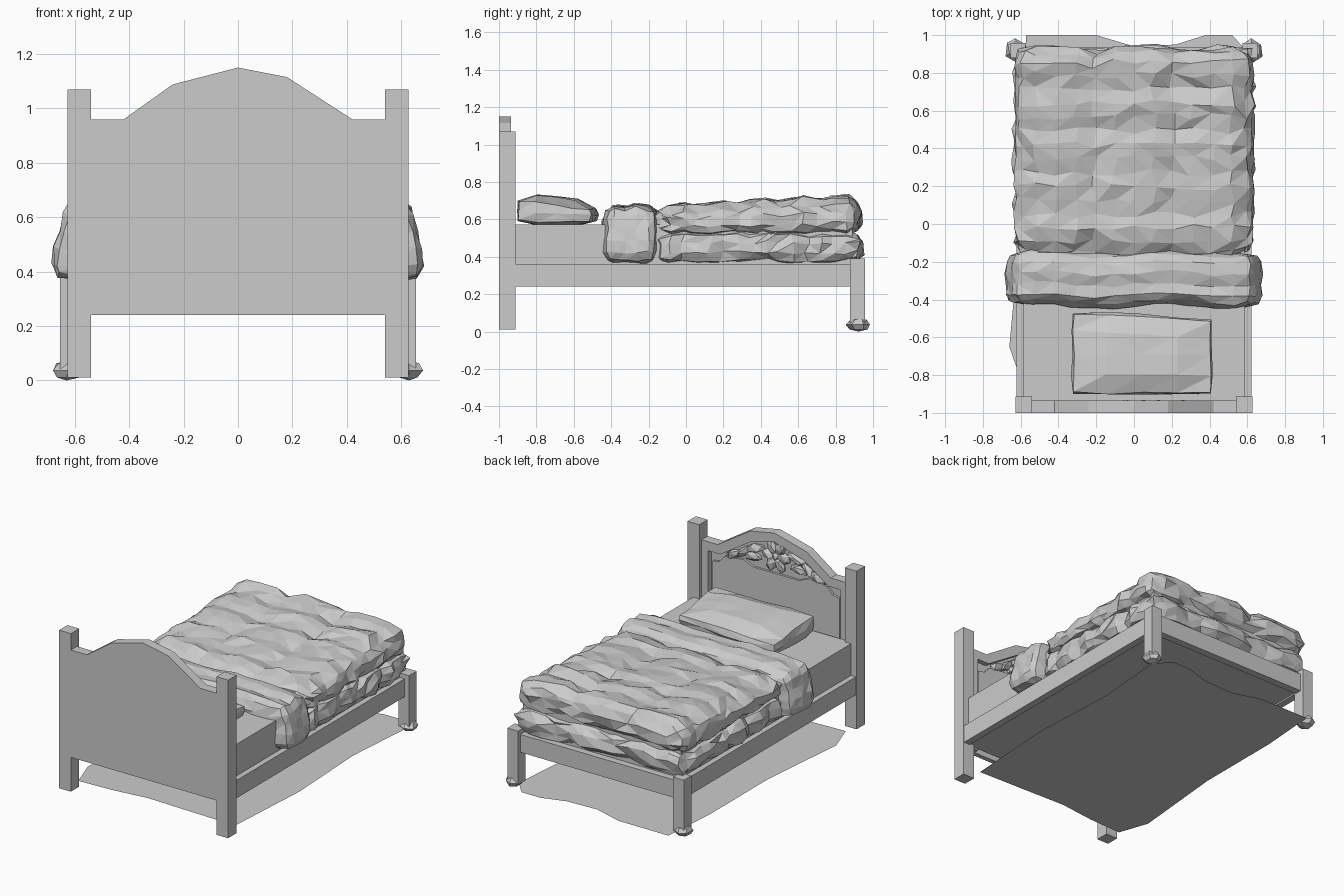
import bpy, bmesh, random
from math import sin, cos, pi, radians
from mathutils import Vector, Matrix

if "Cube" in bpy.data.objects:
    bpy.data.objects.remove(bpy.data.objects["Cube"])

random.seed(4)


def finish(name, bm):
    bmesh.ops.recalc_face_normals(bm, faces=bm.faces)
    me = bpy.data.meshes.new(name)
    bm.to_mesh(me)
    bm.free()
    ob = bpy.data.objects.new(name, me)
    bpy.context.collection.objects.link(ob)
    return ob


def cube_into(bm, lo, hi):
    lo, hi = Vector(lo), Vector(hi)
    m = Matrix.Translation((lo + hi) / 2) @ Matrix.Diagonal((*(hi - lo), 1))
    bmesh.ops.create_cube(bm, size=1, matrix=m)


def box(name, lo, hi):
    bm = bmesh.new()
    cube_into(bm, lo, hi)
    return finish(name, bm)


def prism(name, outline, y0, y1):
    """Extrude an x-z outline along y."""
    bm = bmesh.new()
    face = bm.faces.new([bm.verts.new((x, y0, z)) for x, z in outline])
    ext = bmesh.ops.extrude_face_region(bm, geom=[face], use_keep_orig=True)
    for v in ext["geom"]:
        if isinstance(v, bmesh.types.BMVert):
            v.co.y = y1
    return finish(name, bm)


def mirrored(half):
    """Right-hand points, outside to centre, continued on the left."""
    return half + [(-x, z) for x, z in reversed(half) if x > 0]


def soft_block(name, lo, hi, cuts, radius, shape, jitter):
    """Rounded, faceted cushion; shape() moves each point, jitter crumples it."""
    lo, hi = Vector(lo), Vector(hi)
    mid, half = (lo + hi) / 2, (hi - lo) / 2
    bm = bmesh.new()
    cube_into(bm, lo, hi)
    for axis in range(3):
        for i in range(1, cuts[axis]):
            p, n = mid.copy(), Vector((0, 0, 0))
            n[axis] = 1
            p[axis] = lo[axis] + (hi[axis] - lo[axis]) * i / cuts[axis]
            geom = bm.verts[:] + bm.edges[:] + bm.faces[:]
            bmesh.ops.bisect_plane(bm, geom=geom, plane_co=p, plane_no=n)
    for v in bm.verts:
        p = v.co - mid
        core = Vector([max(-(h - radius), min(h - radius, c)) for c, h in zip(p, half)])
        d = p - core
        if d.length > 0:
            p = core + d.normalized() * radius
        v.co = shape(p + mid)
        v.co += Vector([random.uniform(-j, j) for j in jitter])
    bmesh.ops.triangulate(bm, faces=bm.faces)
    return finish(name, bm)


# Headboard: back board, arched rim, stiles and raised panel
arch = [(0.54, 0.96), (0.42, 0.96), (0.18, 1.115), (0, 1.15), (-0.24, 1.088), (-0.42, 0.96), (-0.54, 0.96)]
inner = [(0.54, 0.90), (0.40, 0.90), (0.165, 1.05), (0, 1.09), (-0.22, 1.025), (-0.40, 0.90), (-0.54, 0.90)]
prism("headboard_back", arch + [(-0.54, 0.24), (0.54, 0.24)], -1.0, -0.968)
prism("headboard_rim", arch + inner[::-1], -0.968, -0.935)
panel = mirrored([(0.47, 0.32), (0.47, 0.83), (0.42, 0.84), (0.38, 0.885), (0.24, 0.90), (0.17, 0.87), (0, 0.87)])
prism("headboard_panel", panel, -0.968, -0.953)
for s, side in ((1, "right"), (-1, "left")):
    def span(a, b):
        return min(s * a, s * b), max(s * a, s * b)

    x0, x1 = span(0.49, 0.54)
    box("headboard_stile_" + side, (x0, -0.968, 0.24), (x1, -0.935, 0.90))
    x0, x1 = span(0.54, 0.627)
    box("head_post_" + side, (x0, -1, 0.01), (x1, -0.912, 1.07))
    # Side rails
    x0, x1 = span(0.575, 0.622)
    box("side_rail_" + side, (x0, -0.912, 0.24), (x1, 0.89, 0.36))
    # Foot posts on faceted bun feet
    x0, x1 = span(0.575, 0.655)
    box("foot_post_" + side, (x0, 0.878, 0.03), (x1, 0.958, 0.39))
    bm = bmesh.new()
    m = Matrix.Translation((s * 0.625, 0.922, 0.037)) @ Matrix.Diagonal((0.06, 0.063, 0.037, 1))
    bmesh.ops.create_uvsphere(bm, u_segments=6, v_segments=4, radius=1, matrix=m)
    for v in bm.verts:
        v.co.xy += Vector((random.uniform(-1, 1), random.uniform(-1, 1))) * 0.006
    finish("bun_foot_" + side, bm)
box("foot_rail", (-0.58, 0.885, 0.24), (0.58, 0.935, 0.36))

# Carved rosette and leaf sprays on the headboard
bm = bmesh.new()


def leaf(x, z, angle, length, width):
    m = (Matrix.Translation((x, -0.957, z)) @ Matrix.Rotation(-angle, 4, "Y")
         @ Matrix.Diagonal((length, 0.024, width, 1)))
    bmesh.ops.create_icosphere(bm, subdivisions=1, radius=1, matrix=m)


for i in range(6):
    a = i * pi / 3
    leaf(0.06 * cos(a), 0.985 + 0.06 * sin(a), a, 0.055, 0.036)
leaf(0, 0.985, 0, 0.03, 0.03)
for s in (1, -1):
    for x, z, a, length in ((0.15, 1.0, -20, 0.075), (0.17, 0.94, -10, 0.07),
                            (0.24, 0.95, -40, 0.075), (0.31, 0.92, -25, 0.07)):
        leaf(s * x, z, s * radians(a), length, 0.03)
for v in bm.verts:
    v.co += Vector([random.uniform(-0.006, 0.006) for _ in range(3)])
finish("headboard_carving", bm)

# Mattress
box("mattress", (-0.585, -0.935, 0.25), (0.585, 0.89, 0.572))


# Pillow: thickest towards the headboard, with a crisp front edge
def pillow_shape(p):
    u, v = (p.x - 0.04) / 0.37, (p.y + 0.69) / 0.21
    bulge = (1 - min(1, abs(u)) ** 4) * (1 - min(1, abs(v)) ** 4)
    t = (p.z - 0.57) / 0.16
    top = 0.68 + 0.045 * bulge - 0.025 * v
    bottom = 0.568 + 0.015 * (1 - bulge)
    return Vector((p.x, p.y - 0.02 * u * (v > 0), bottom + (top - bottom) * t))


soft_block("pillow", (-0.33, -0.905, 0.57), (0.415, -0.48, 0.73), (4, 4, 2), 0.03, pillow_shape, (0.006,) * 3)


# Quilt: two puffy layers pinched along a 3 x 5 grid of seams
def puff(x, y):
    px = abs(sin(pi * (x + 0.64) / 0.427)) if abs(x) < 0.43 else 1
    py = abs(sin(pi * (y + 0.13) / 0.215))
    return px ** 0.6, py ** 0.6


def quilt_top(p):
    px, py = puff(p.x, p.y)
    t = max(0, (p.z - 0.52) / 0.15)
    round_off = 0.02 * max(0, (abs(p.x) - 0.42) / 0.2) ** 2
    z = p.z + t * (0.05 * (p.y + 0.15) - 0.028 * (1 - px) - 0.034 * (1 - py) - round_off)
    narrow = 1 - 0.025 * (1 - py) - 0.02 * t
    return Vector((p.x * narrow, p.y - 0.02 * (1 - px) * (p.y > 0.85), z))


def quilt_low(p):
    px, py = puff(p.x, p.y + 0.1)
    return Vector((p.x * (1 - 0.03 * (1 - py)), p.y - 0.02 * (1 - px) * (p.y > 0.85), p.z))


crumple = (0.018, 0.02, 0.012)
soft_block("quilt_upper_layer", (-0.638, -0.17, 0.515), (0.638, 0.935, 0.68), (12, 15, 3), 0.08, quilt_top, crumple)
soft_block("quilt_lower_layer", (-0.635, -0.17, 0.36), (0.635, 0.94, 0.535), (12, 15, 3), 0.075, quilt_low, crumple)


# Turned-down cover band, rounded over the top and flaring where it hangs
def fold_shape(p):
    drop = max(0, min(1, (0.64 - p.z) / 0.18))
    roll = 0.01 * sin((p.y + 0.44) * 40) if p.z > 0.6 else 0
    sag = -0.03 * max(0, (-0.36 - p.y) / 0.08) if p.z > 0.6 else 0
    return Vector((p.x * (0.93 + 0.07 * drop), p.y + 0.012 * sin(p.x * 9), p.z + roll + sag))


soft_block("turned_down_cover", (-0.68, -0.435, 0.362), (0.68, -0.145, 0.675), (12, 5, 5), 0.07, fold_shape, (0.008,) * 3)

# Thin floor sheet with a wavy outline under the bed
bm = bmesh.new()
sheet = [(-0.59, -0.85), (-0.35, -0.84), (-0.1, -0.81), (0.2, -0.82), (0.56, -0.83), (0.60, -0.2), (0.57, 0.4),
         (0.61, 0.9), (0.52, 1.0), (0.38, 1.0), (0.22, 0.95), (0, 0.94), (-0.2, 1.0), (-0.57, 1.0),
         (-0.60, 0.6), (-0.60, 0), (-0.66, -0.65)]
bm.faces.new([bm.verts.new((x, y, 0.012)) for x, y in sheet])
finish("floor_sheet", bm)
